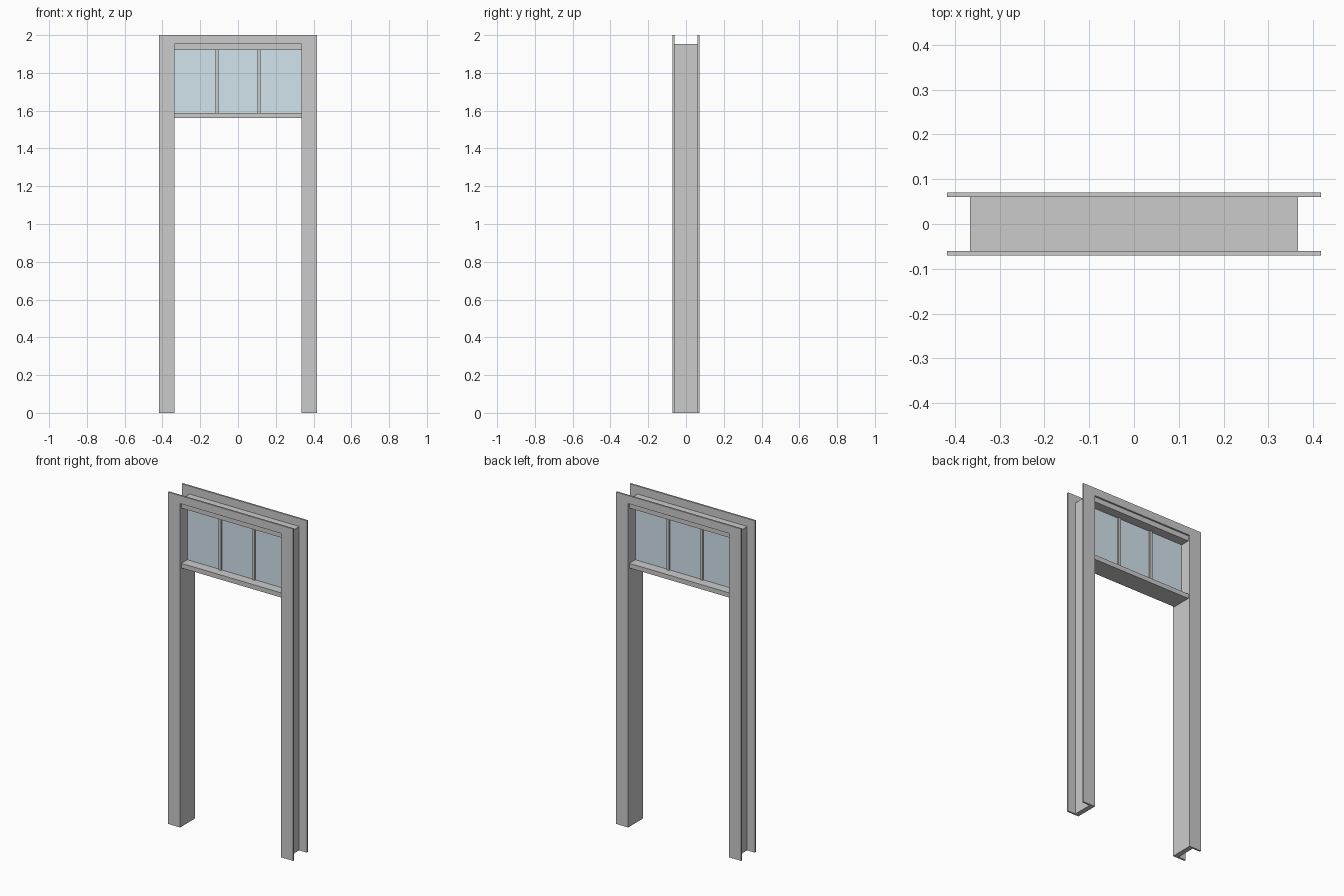
import bpy
import bmesh
from mathutils import Vector

if "Cube" in bpy.data.objects:
    bpy.data.objects.remove(bpy.data.objects["Cube"])

W_OUT, W_IN, W_JAMB = 0.417, 0.336, 0.366   # half widths
H, H_JAMB, H_IN = 2.0, 1.952, 1.921         # heights
Y_JAMB, Y_CASE = 0.06, 0.0705               # half depths
BAR_LOW, BAR_TOP = 1.56, 1.588


def add_object(name, bm):
    bmesh.ops.recalc_face_normals(bm, faces=bm.faces)
    mesh = bpy.data.meshes.new(name)
    bm.to_mesh(mesh)
    bm.free()
    obj = bpy.data.objects.new(name, mesh)
    bpy.context.collection.objects.link(obj)
    return obj


def portal(name, w_out, w_in, h_out, h_in, y0, y1):
    """Upside-down U profile extruded along y."""
    pts = [(-w_out, 0), (-w_out, h_out), (w_out, h_out), (w_out, 0),
           (w_in, 0), (w_in, h_in), (-w_in, h_in), (-w_in, 0)]
    bm = bmesh.new()
    face = bm.faces.new([bm.verts.new((x, y0, z)) for x, z in pts])
    ext = bmesh.ops.extrude_face_region(bm, geom=[face])
    verts = [g for g in ext["geom"] if isinstance(g, bmesh.types.BMVert)]
    bmesh.ops.translate(bm, verts=verts, vec=(0, y1 - y0, 0))
    return add_object(name, bm)


def box(name, lo, hi):
    lo, hi = Vector(lo), Vector(hi)
    bm = bmesh.new()
    bmesh.ops.create_cube(bm, size=1)
    bmesh.ops.scale(bm, vec=hi - lo, verts=bm.verts)
    bmesh.ops.translate(bm, vec=(lo + hi) / 2, verts=bm.verts)
    return add_object(name, bm)


# Jamb lining and the casings on both wall faces
portal("jamb", W_JAMB, W_IN, H_JAMB, H_IN, -Y_JAMB, Y_JAMB)
portal("front_casing", W_OUT, W_IN, H, H_JAMB, -Y_CASE, -Y_JAMB)
portal("back_casing", W_OUT, W_IN, H, H_JAMB, Y_JAMB, Y_CASE)

# Transom bar above the door opening
box("transom_bar", (-W_IN, -Y_JAMB, BAR_LOW), (W_IN, Y_JAMB, BAR_TOP))

# Two muntins dividing the light into thirds
for side, x in (("left", -W_IN / 3), ("right", W_IN / 3)):
    box(side + "_muntin", (x - 0.008, -0.012, BAR_TOP), (x + 0.008, 0.012, H_IN))

# Glass pane
glass = box("transom_glass", (-W_IN, -0.003, BAR_TOP), (W_IN, 0.003, H_IN))
mat = bpy.data.materials.new("glass")
mat.diffuse_color = (0.65, 0.78, 0.85, 1)
mat.use_nodes = True
mat.node_tree.nodes["Principled BSDF"].inputs["Base Color"].default_value = mat.diffuse_color
glass.data.materials.append(mat)
